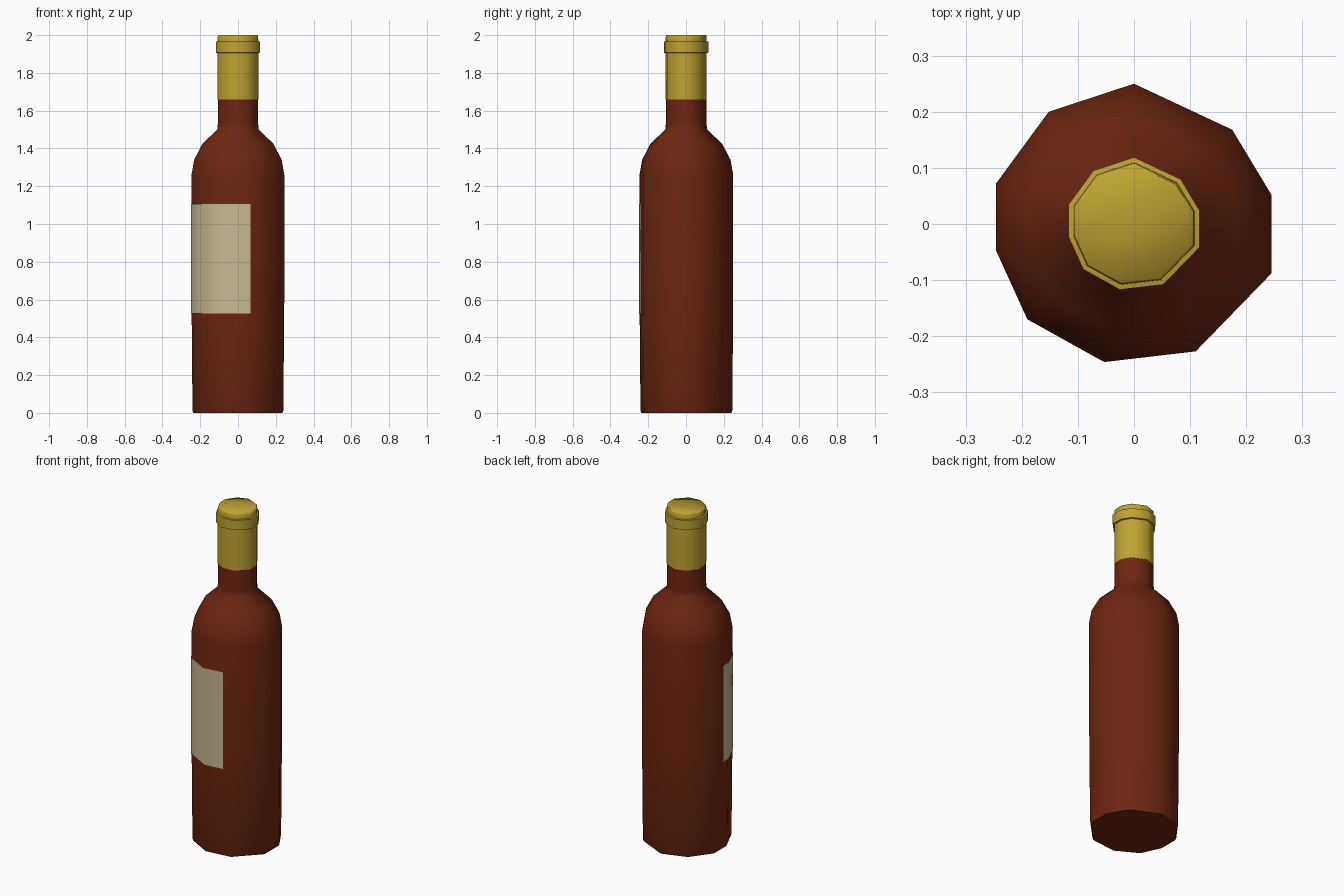
import bpy, bmesh, math
from mathutils import Vector

if "Cube" in bpy.data.objects:
    bpy.data.objects.remove(bpy.data.objects["Cube"])

# Slightly irregular ten-sided cross-section at body size (half width 0.246)
SECTION = [(0, .25), (-.152, .2), (-.246, .072), (-.246, -.047), (-.19, -.17),
           (-.053, -.246), (.11, -.227), (.245, -.088), (.245, .052), (.175, .168)]
HALF = 0.246


def material(name, rgb):
    m = bpy.data.materials.new(name)
    m.diffuse_color = (*rgb, 1)
    m.use_nodes = True
    m.node_tree.nodes["Principled BSDF"].inputs["Base Color"].default_value = m.diffuse_color
    return m


glass = material("red_brown_glass", (.156, .019, .0056))
foil = material("gold_foil", (.515, .366, .032))
paper = material("cream_paper", (.578, .485, .296))


def finish(bm, name, mat):
    me = bpy.data.meshes.new(name)
    bm.to_mesh(me)
    bm.free()
    me.materials.append(mat)
    ob = bpy.data.objects.new(name, me)
    bpy.context.collection.objects.link(ob)
    bpy.ops.object.select_all(action='DESELECT')
    ob.select_set(True)
    bpy.context.view_layer.objects.active = ob
    bpy.ops.object.shade_smooth_by_angle(angle=math.radians(60))
    return ob


def loft(name, profile, mat, cap_bottom=True, cap_top=True):
    """Stack scaled copies of the section; profile is (half width, z)."""
    bm = bmesh.new()
    rings = [[bm.verts.new((x * w / HALF, y * w / HALF, z)) for x, y in SECTION]
             for w, z in profile]
    n = len(SECTION)
    for a, b in zip(rings, rings[1:]):
        for i in range(n):
            j = (i + 1) % n
            bm.faces.new((a[i], a[j], b[j], b[i]))
    if cap_bottom:
        bm.faces.new(rings[0][::-1])
    if cap_top:
        bm.faces.new(rings[-1])
    return finish(bm, name, mat)


# Glass body, shoulder and neck
loft("bottle_glass", [(.236, 0), (.241, .012), (.246, .6), (.246, 1.26), (.232, 1.34),
                      (.188, 1.425), (.11, 1.5), (.107, 1.53), (.107, 1.66)],
     glass, cap_top=False)

# Foil sleeve with raised collar and closed top
loft("foil_capsule", [(.108, 1.66), (.108, 1.905), (.117, 1.907), (.117, 1.965),
                      (.108, 1.967), (.107, 1.995), (.104, 2.0)], foil, cap_bottom=False)

# Paper label wrapped over the front-left faces
path = [Vector(p) for p in [(-.246, 0.0), SECTION[3], SECTION[4], SECTION[5], (.065, -.2325)]]
bm = bmesh.new()
cols = []
for p in path:
    q = p * (1 + .004 / p.length)
    cols.append([bm.verts.new((q.x, q.y, z)) for z in (.525, 1.105)])
for a, b in zip(cols, cols[1:]):
    bm.faces.new((a[0], b[0], b[1], a[1]))
finish(bm, "label", paper)
